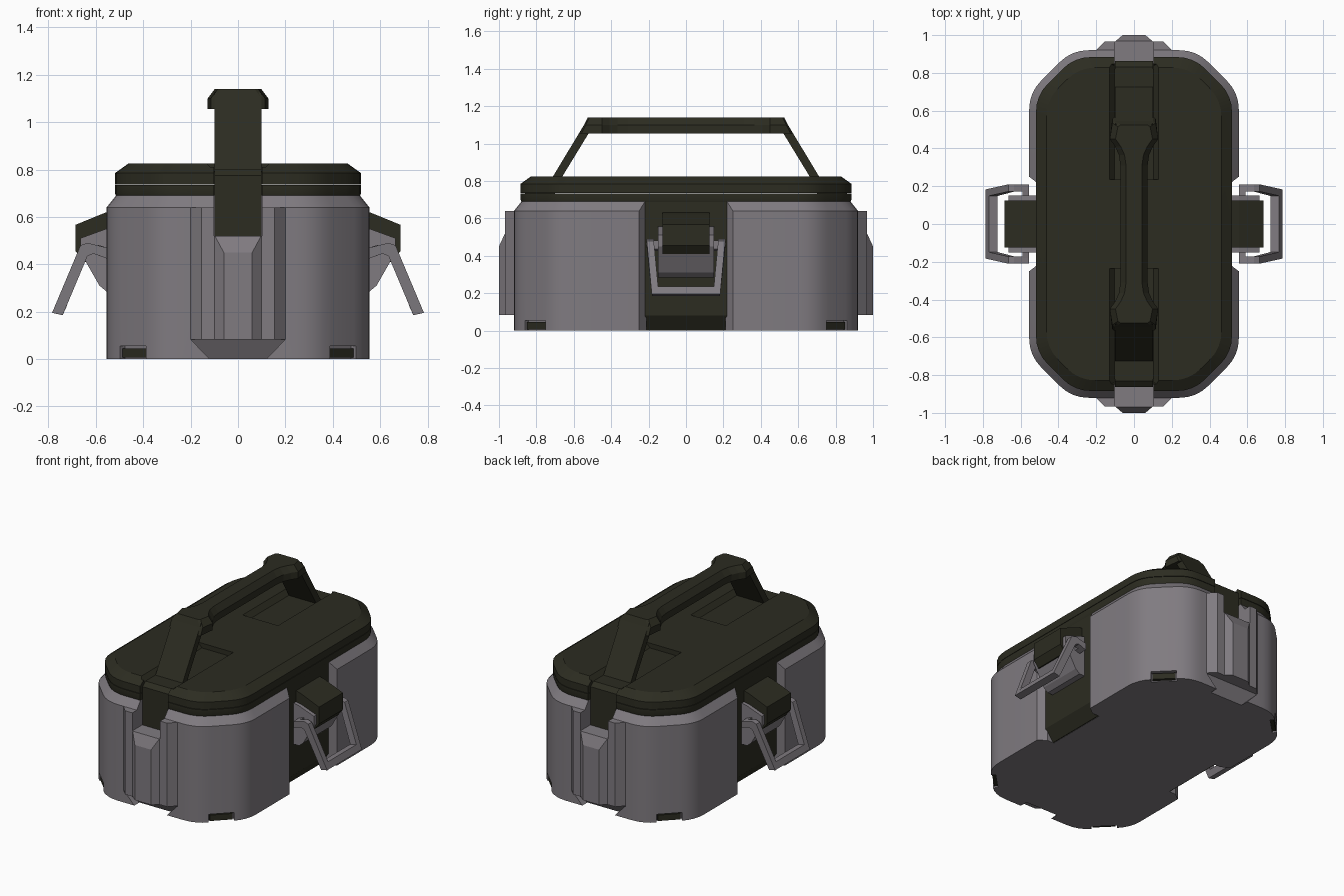
import bpy, bmesh, math

if "Cube" in bpy.data.objects:
    bpy.data.objects.remove(bpy.data.objects["Cube"])

def material(name, c):
    m = bpy.data.materials.new(name)
    m.diffuse_color = (*c, 1)
    m.use_nodes = True
    m.node_tree.nodes["Principled BSDF"].inputs["Base Color"].default_value = m.diffuse_color
    return m

GREY = material("warm grey", (0.215, 0.198, 0.217))
DARK = material("dark olive", (0.025, 0.025, 0.015))

def loft(name, rings, mat):
    """Closed solid skinned through equal-length rings of 3D points."""
    bm = bmesh.new()
    vs = [[bm.verts.new(p) for p in r] for r in rings]
    n = len(rings[0])
    for a, b in zip(vs, vs[1:]):
        for i in range(n):
            j = (i + 1) % n
            bm.faces.new((a[i], a[j], b[j], b[i]))
    bm.faces.new(vs[0])
    bm.faces.new(vs[-1])
    bmesh.ops.recalc_face_normals(bm, faces=bm.faces)
    me = bpy.data.meshes.new(name)
    bm.to_mesh(me)
    bm.free()
    me.materials.append(mat)
    ob = bpy.data.objects.new(name, me)
    bpy.context.collection.objects.link(ob)
    return ob

def prism_x(name, yz, x0, x1, mat):
    return loft(name, [[(x, y, z) for y, z in yz] for x in (x0, x1)], mat)

def prism_y(name, xz, y0, y1, mat):
    return loft(name, [[(x, y, z) for x, z in xz] for y in (y0, y1)], mat)

def prism_z(name, xy, z0, z1, mat):
    return loft(name, [[(x, y, z) for x, y in xy] for z in (z0, z1)], mat)

def box(name, x0, x1, y0, y1, z0, z1, mat):
    return prism_z(name, [(x0, y0), (x1, y0), (x1, y1), (x0, y1)], z0, z1, mat)

def cut(cutter, *targets):
    """Subtract the cutter from each target, then remove it."""
    for ob in targets:
        m = ob.modifiers.new("cut", 'BOOLEAN')
        m.operation, m.solver, m.object = 'DIFFERENCE', 'EXACT', cutter
        bpy.context.view_layer.objects.active = ob
        bpy.ops.object.modifier_apply(modifier=m.name)
    bpy.data.objects.remove(cutter)

def smooth(ob):
    bpy.ops.object.select_all(action='DESELECT')
    ob.select_set(True)
    bpy.context.view_layer.objects.active = ob
    bpy.ops.object.shade_smooth_by_angle(angle=math.radians(20))

def outline(inset, z, t=0.09, seg=5):
    """Octagonal plan with rounded corners, as a ring at height z."""
    hx, hy, c = 0.555 - inset, 0.92 - inset, 0.225 - inset * 0.586
    P = [(hx, -hy + c), (hx, hy - c), (hx - c, hy), (-hx + c, hy),
         (-hx, hy - c), (-hx, -hy + c), (-hx + c, -hy), (hx - c, -hy)]
    ring = []
    for i, (x, y) in enumerate(P):
        ends = []
        for q in (P[i - 1], P[(i + 1) % 8]):
            d = math.hypot(q[0] - x, q[1] - y)
            ends.append((x + (q[0] - x) * t / d, y + (q[1] - y) * t / d))
        for k in range(seg):
            u = k / (seg - 1)
            ring.append(tuple((1 - u) ** 2 * a + 2 * u * (1 - u) * m + u * u * b
                              for a, m, b in zip(ends[0], (x, y), ends[1])) + (z,))
    return ring

# Main shell and two-part lid
body = loft("body", [outline(0, 0), outline(0, 0.64), outline(0.04, 0.69)], GREY)
lid_rim = loft("lid_rim", [outline(0.040, 0.688), outline(0.036, 0.70), outline(0.036, 0.734)], DARK)
lid = loft("lid", [outline(0.036, 0.737), outline(0.036, 0.785), outline(0.092, 0.825)], DARK)

# Long sides: recess, dark panel, latch and bail
for s, side in ((1, "right"), (-1, "left")):
    mx = lambda pts: [(s * x, z) for x, z in pts]
    cut(prism_z("recess_cutter", [(s * 0.505, -0.212), (s * 0.60, -0.285),
                                  (s * 0.60, 0.285), (s * 0.505, 0.212)], -0.1, 0.80, GREY), body)
    cut(prism_y("under_cutter", mx([(0.44, -0.02), (0.51, 0.08), (0.60, 0.08), (0.60, -0.02)]),
                -0.212, 0.212, GREY), body)
    prism_y("side_panel_" + side, mx([(0.495, 0.69), (0.515, 0.69), (0.515, 0.08), (0.46, 0.001),
                                      (0.445, 0.001), (0.495, 0.08)]), -0.218, 0.218, DARK)
    prism_y("latch_cap_" + side, mx([(0.5, 0.635), (0.555, 0.62), (0.685, 0.567), (0.685, 0.455),
                                     (0.65, 0.41), (0.5, 0.41)]), -0.125, 0.125, DARK)
    prism_y("latch_base_" + side, mx([(0.5, 0.56), (0.555, 0.55), (0.665, 0.51), (0.665, 0.45),
                                      (0.585, 0.31), (0.555, 0.285), (0.5, 0.285)]), -0.15, 0.15, GREY)
    arm = mx([(0.555, 0.425), (0.61, 0.445), (0.635, 0.435), (0.74, 0.185), (0.785, 0.195),
              (0.665, 0.48), (0.635, 0.49), (0.555, 0.47)])
    for t, end in ((1, "back"), (-1, "front")):
        loft(f"bail_arm_{side}_{end}",
             [[(x, t * (w - max(0, 0.44 - z) * 0.11), z) for x, z in arm] for w in (0.172, 0.21)], GREY)
        prism_y(f"bail_hook_{side}_{end}", mx([(0.555, 0.425), (0.59, 0.437), (0.59, 0.482), (0.555, 0.47)]),
                t * 0.14, t * 0.18, GREY)
    prism_y("bail_bar_" + side, mx([(0.768, 0.235), (0.785, 0.195), (0.74, 0.185), (0.722, 0.225)]),
            -0.175, 0.175, GREY)

# Short ends: ribs, spine, strap groove, handle strap
for s, end in ((1, "back"), (-1, "front")):
    my = lambda pts: [(x, s * y) for x, y in pts]
    rib = prism_z("end_rib_" + end, my([(-0.2, 0.87), (-0.2, 0.92), (-0.155, 0.967), (0.155, 0.967),
                                        (0.2, 0.92), (0.2, 0.87)]), 0.083, 0.64, GREY)
    cut(box("groove_cutter", -0.102, 0.102, s * 0.85, s * 1.1, 0.52, 0.80, GREY), body, rib, lid_rim)
    cut(loft("foot_cutter", [[(x, s * y, z) for x, y in ((-w, b), (w, b), (w, 1.1), (-w, 1.1))]
                             for w, b, z in ((0.11, 0.86, -0.01), (0.20, 0.915, 0.083))], GREY), body)
    loft("end_spine_" + end, [[(x, s * y, z) for x, y in ((-0.1, 0.95), (-0.1, 0.966), (-w, d),
                                                         (w, d), (0.1, 0.966), (0.1, 0.95))]
                              for w, d, z in ((0.06, 1.0, 0.083), (0.06, 1.0, 0.45), (0.098, 0.968, 0.52))], GREY)
    # lid pocket with sloped walls under the handle, and channel over the lid edge
    cut(loft("pocket_cutter", [[(-w, s * 0.235, z), (w, s * 0.235, z), (w, s * b, z), (-w, s * b, z)]
                               for w, b, z in ((0.102, 0.835, 0.793), (0.135, 0.86, 0.83))], DARK), lid)
    cut(box("edge_cutter", -0.102, 0.102, s * 0.82, s * 1.0, 0.70, 0.9, DARK), lid)
    prism_x("handle_strap_" + end, [(s * y, z) for y, z in ((0.70, 0.70), (0.70, 0.80), (0.83, 0.80),
                                    (0.862, 0.775), (0.862, 0.52), (0.82, 0.52), (0.82, 0.70))],
            -0.1, 0.1, DARK)
    prism_x("handle_leg_" + end, [(s * y, z) for y, z in ((0.735, 0.785), (0.685, 0.785),
                                  (0.505, 1.08), (0.53, 1.125))], -0.1, 0.1, DARK)

# Carry handle grip, waisted in the middle
half = ((0.525, 0.10, 0.5), (0.515, 0.115, 0.5), (0.45, 0.128, 0), (0.41, 0.10, 0), (0.365, 0.08, 0), (0.31, 0.072, 0))
rings = []
for y, w, slant in [(-y, w, -k) for y, w, k in half] + list(half[::-1]):
    rings.append([(x, y + slant * (1.14 - z), z) for x, z in
                  ((-w, 1.055), (-w, 1.10), (-w + 0.03, 1.14), (w - 0.03, 1.14), (w, 1.10), (w, 1.055))])
loft("handle_grip", rings, DARK)

# Corner slots with dark feet
r = math.sqrt(0.5)
for sx in (1, -1):
    for sy in (1, -1):
        def corner(hw, d0, d1):
            return [(sx * (0.443 + r * (d - u)), sy * (0.807 + r * (d + u)))
                    for u, d in ((-hw, d0), (hw, d0), (hw, d1), (-hw, d1))]
        cut(prism_z("slot_cutter", corner(0.078, -0.03, 0.06), -0.02, 0.055, GREY), body)
        prism_z("corner_foot", corner(0.07, -0.04, -0.008), 0.006, 0.045, DARK)

for ob in (body, lid, lid_rim):
    smooth(ob)
